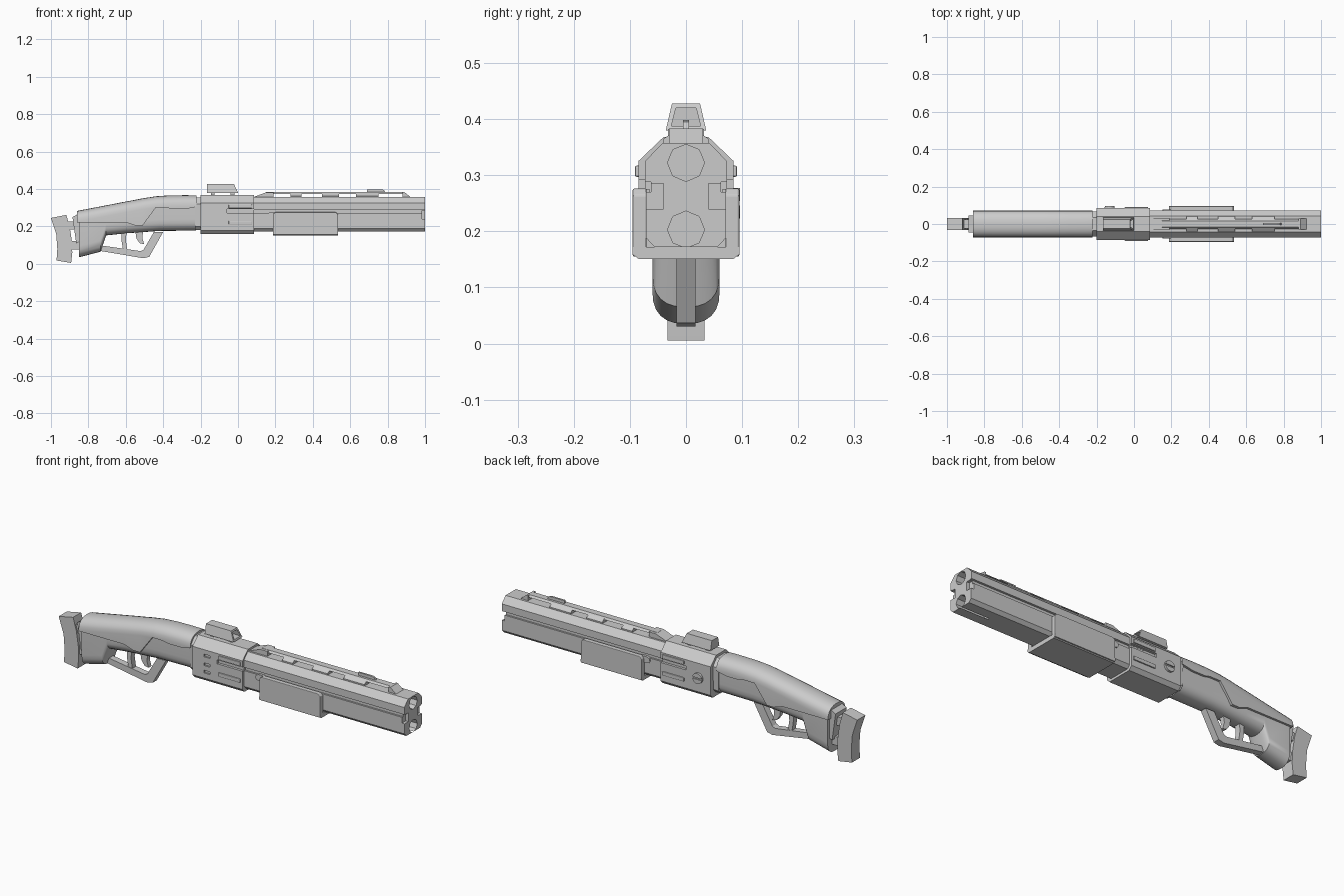
import bpy, bmesh, math
from math import sin, cos, pi

if "Cube" in bpy.data.objects:
    bpy.data.objects.remove(bpy.data.objects["Cube"])


def make(name, verts, faces, smooth=None, bevel=0):
    me = bpy.data.meshes.new(name)
    me.from_pydata(verts, [], faces)
    bm = bmesh.new()
    bm.from_mesh(me)
    bmesh.ops.recalc_face_normals(bm, faces=bm.faces)
    bm.to_mesh(me)
    bm.free()
    ob = bpy.data.objects.new(name, me)
    bpy.context.collection.objects.link(ob)
    if bevel:
        m = ob.modifiers.new("Bevel", 'BEVEL')
        m.width, m.segments, m.limit_method = bevel, 2, 'ANGLE'
    if smooth:
        bpy.ops.object.select_all(action='DESELECT')
        ob.select_set(True)
        bpy.context.view_layer.objects.active = ob
        bpy.ops.object.shade_smooth_by_angle(angle=math.radians(smooth))
    return ob


def bridge(name, rings, **kw):
    """Skin a list of equal closed rings and cap both ends."""
    n = len(rings[0])
    faces = [(k * n + i, k * n + (i + 1) % n, (k + 1) * n + (i + 1) % n, (k + 1) * n + i)
             for k in range(len(rings) - 1) for i in range(n)]
    faces += [tuple(range(n)), tuple(range((len(rings) - 1) * n, len(rings) * n))]
    return make(name, [v for r in rings for v in r], faces, **kw)


def side(name, pts, y0, y1, **kw):
    """Side (x, z) profile extruded along y."""
    return bridge(name, [[(x, y, z) for x, z in pts] for y in (y0, y1)], **kw)


def section(name, half, x0, x1, **kw):
    """Mirrored (y, z) half profile extruded along x."""
    pts = half + [(-y, z) for y, z in reversed(half)]
    return bridge(name, [[(x, y, z) for y, z in pts] for x in (x0, x1)], **kw)


def box(name, x0, x1, y0, y1, z0, z1, **kw):
    return side(name, [(x0, z0), (x1, z0), (x1, z1), (x0, z1)], y0, y1, **kw)


def cut(ob, cutter):
    m = ob.modifiers.new("Cut", 'BOOLEAN')
    m.operation, m.object, m.solver = 'DIFFERENCE', cutter, 'EXACT'
    cutter.hide_render = True
    cutter.hide_set(True)


def disc(name, c, r, depth, axis, n):
    rings = []
    for d in (-depth / 2, depth / 2):
        ring = []
        for i in range(n):
            u, v = r * cos(2 * pi * i / n), r * sin(2 * pi * i / n)
            ring.append((c[0] + d, c[1] + u, c[2] + v) if axis == 'x' else (c[0] + u, c[1] + d, c[2] + v))
        rings.append(ring)
    return bridge(name, rings)


# Over-under barrels: grooved block with two octagonal bores and a muzzle gap
barrel = section("barrels", [(.042, .357), (.073, .325), (.073, .288), (.062, .288), (.062, .27),
                             (.071, .27), (.071, .188), (.056, .172)], 0, 1)
for z in (.322, .203):
    cut(barrel, disc("bore_cutter", (.96, 0, z), .033, .24, 'x', 8))
for s in (-1, 1):
    cut(barrel, box("muzzle_gap_cutter", .985, 1.1, *sorted((s * .04, s * .1)), .24, .285))

# Receiver with side slots and small vents
receiver = section("receiver", [(.04, .368), (.085, .325), (.085, .178), (.068, .16)], -.2, .085)
for s in (-1, 1):
    cut(receiver, box("slot_cutter", -.06, .1, *sorted((s * .072, s * .12)), .272, .292))
    for z in (.307, .22):
        box("side_rail", -.05, .075, *sorted((s * .08, s * .091)), z - .01, z + .01, bevel=.003)
for z in (.295, .25, .212):
    cut(receiver, box("vent_cutter", -.135, -.1, -.12, -.077, z - .007, z + .007))
section("receiver_collar", [(.035, .355), (.066, .32), (.062, .2), (.045, .182)], -.23, -.19)

# Slotted pin on the far side
pin = disc("cross_pin", (-.13, .087, .25), .027, .018, 'y', 16)
cut(pin, box("pin_slot_cutter", -.17, -.09, .09, .12, .246, .254))

# Sighting rib: thin top strip on flared feet, ramp at the rear
section("rib_strip", [(.017, .383), (.026, .373)], .15, .89)
ramp = [(.08, .356), (.19, .356), (.19, .382), (.15, .382)]
side("rib_ramp", ramp, -.032, .032)
side("rib_front_end", [(.88, .355), (.925, .355), (.89, .383), (.88, .383)], -.03, .03)
for x0, x1 in ((.28, .34), (.45, .54), (.63, .75)):
    section("rib_foot", [(.02, .379), (.041, .364), (.041, .354)], x0, x1)
side("front_sight", [(.69, .38), (.79, .38), (.78, .395), (.765, .398), (.69, .398)], -.005, .005)

# Hooded rear sight on two feet
sight = bridge("rear_sight", [[(x, y, z) for x, y, z in ring] for ring in (
    [(-.165, -.036, .38), (0, -.036, .38), (0, .036, .38), (-.165, .036, .38)],
    [(-.165, -.025, .428), (-.022, -.025, .428), (-.022, .025, .428), (-.165, .025, .428)])])
hollow = section("sight_cutter", [(.018, .42), (.026, .388)], -.06, .1)
cut(sight, hollow)
for x in (-.145, -.04):
    box("sight_foot", x, x + .02, -.02, .02, .36, .385)

# Sliding fore-end: plate on each flank joined by a floor
section("fore_end_floor", [(.074, .172), (.095, .172), (.095, .16), (.085, .151)], .187, .535)
c = .012
plate = [(.187, .155), (.535, .155), (.535, .276 - c), (.535 - c, .276), (.187 + c, .276), (.187, .276 - c)]
for s in (-1, 1):
    side("fore_end_plate", plate, *sorted((s * .07, s * .095)), bevel=.003)
    tab = [(.2, .275), (.17, .275), (.155, .267), (.152, .255), (.16, .245), (.2, .24)]
    side("fore_end_tab", tab, *sorted((s * .065, s * .077)))


# Stock: arched upper cover over a slimmer, round-bottomed body
def arch(x, flat, crown, w, r, p):
    s = 1 if crown > flat else -1
    r = min(r, abs(crown - flat))
    ring = [(x, w, flat)]
    for i in range(13):
        a = pi * i / 12
        y = math.copysign(abs(cos(a)) ** p, cos(a)) * w
        ring.append((x, y, crown - s * r + s * r * max(sin(a), 0) ** p))
    return ring + [(x, -w, flat)]


cover = [(-.86, .222, .283), (-.75, .222, .304), (-.6, .222, .333), (-.55, .205, .342), (-.51, .205, .35),
         (-.44, .3, .361), (-.38, .3, .365), (-.35, .293, .366), (-.28, .293, .367), (-.222, .305, .366)]
bridge("stock_cover", [arch(x, b, t, .071, .058, .85) for x, b, t in cover], smooth=35)
body = [(-.85, .255, .035), (-.735, .275, .065), (-.705, .28, .152), (-.6, .3, .163),
        (-.42, .325, .176), (-.225, .325, .178)]
bridge("stock_body", [arch(x, t, b, .06, .06, .8) for x, t, b in body], smooth=35)

# Butt: mounting plate, two links and curved pad
side("butt_plate", [(-.885, .25), (-.852, .268), (-.84, .12), (-.865, .11)], -.045, .045)
for z in (.205, .1):
    box("butt_link", -.92, -.83, -.025, .025, z - .022, z + .022)
side("butt_pad", [(-1, .245), (-.918, .262), (-.9, .2), (-.888, .12), (-.886, .06), (-.892, .005),
                  (-.97, .018), (-.966, .08), (-.972, .16)], -.033, .033, smooth=30)

# Lever loop, divider and trigger
side("lever_loop", [(-.74, .07), (-.72, .066), (-.505, .03), (-.475, .037), (-.4, .17), (-.45, .17),
                    (-.505, .075), (-.52, .068), (-.73, .098)], -.017, .017)
side("lever_divider", [(-.625, .175), (-.595, .175), (-.6, .13), (-.59, .06), (-.612, .06), (-.622, .12)],
     -.015, .015)
side("trigger", [(-.55, .18), (-.505, .18), (-.512, .14), (-.502, .105), (-.525, .11), (-.543, .135)],
     -.012, .012)
